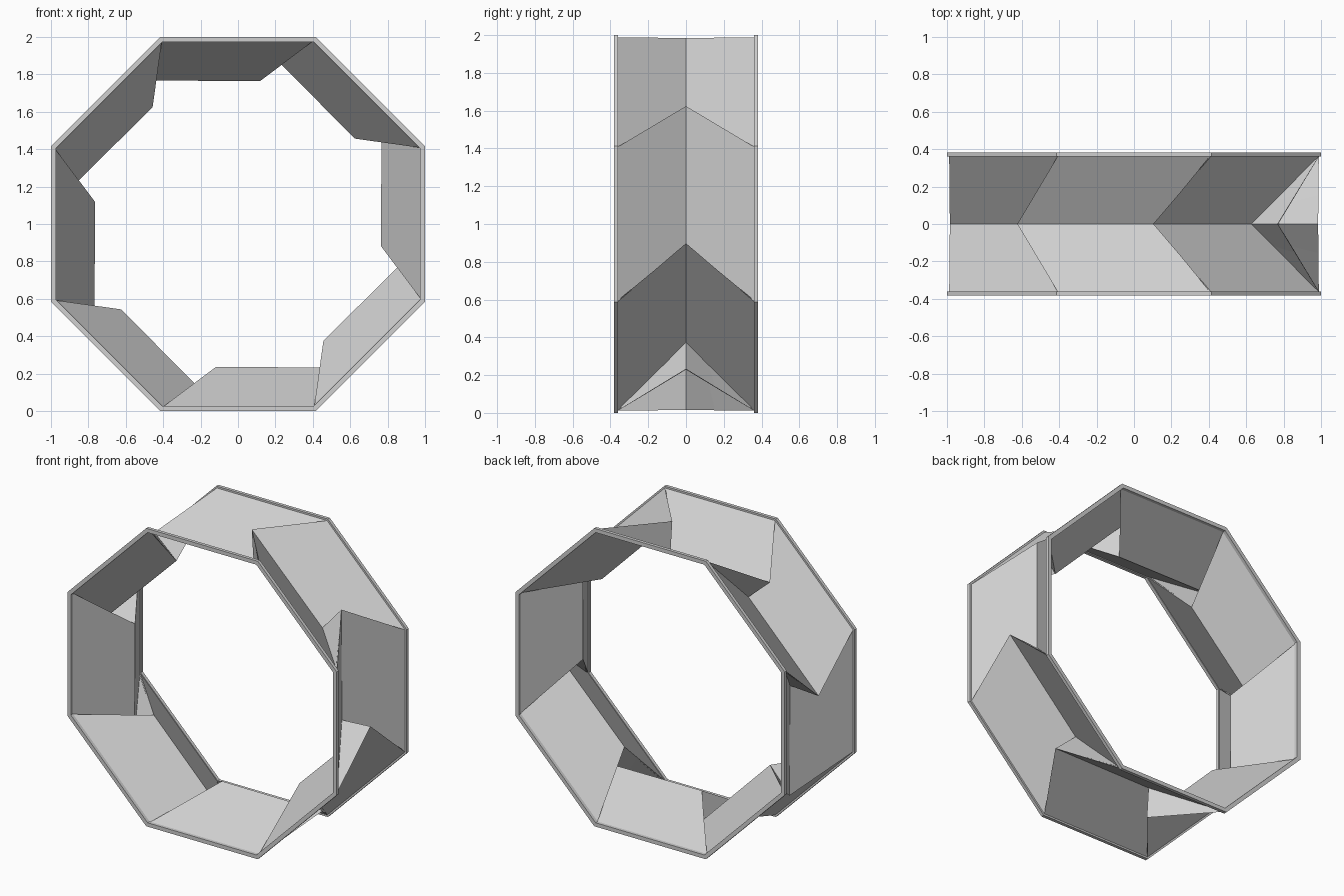
import bpy
from math import cos, sin, pi
from mathutils import Matrix, Vector

if "Cube" in bpy.data.objects:
    bpy.data.objects.remove(bpy.data.objects["Cube"], do_unlink=True)

SIDES = 8
STEP = 2 * pi / SIDES
CENTRE = Vector((0, 0, 1))

grey = bpy.data.materials.new("light_grey")
grey.use_nodes = True
colour = (0.63, 0.63, 0.63, 1)
grey.diffuse_color = colour
grey.node_tree.nodes["Principled BSDF"].inputs["Base Color"].default_value = colour


def ring_points(points):
    """Repeat the points of the top side around the y axis, clockwise from the front."""
    return [CENTRE + Matrix.Rotation(i * STEP, 3, 'Y') @ Vector(p)
            for i in range(SIDES) for p in points]


def mirrored_object(name, verts, faces):
    """Make an object from its front half and mirror it to the back."""
    mesh = bpy.data.meshes.new(name)
    mesh.from_pydata([tuple(v) for v in verts], [], faces)
    mesh.materials.append(grey)
    mesh.update()
    obj = bpy.data.objects.new(name, mesh)
    bpy.context.collection.objects.link(obj)
    mirror = obj.modifiers.new("Mirror", 'MIRROR')
    mirror.use_axis = (False, True, False)
    return obj


def corner(apothem, y):
    """Left corner of the top side of an octagon."""
    return (-apothem * sin(STEP / 2) / cos(STEP / 2), y, apothem)


# Folded panels: each is a V trough whose crease is shifted along the ring,
# closed by a triangular gusset against the next panel
points = [corner(0.985, -0.362), (-0.62, 0, 0.768), (0.117, 0, 0.768)]
faces = []
for i in range(SIDES):
    a, b = 3 * i, 3 * ((i + 1) % SIDES)
    faces.append((a, b, a + 2, a + 1))
    faces.append((a + 2, b, b + 1))
panels = mirrored_object("folded_panels", ring_points(points), faces)
shell = panels.modifiers.new("Thickness", 'SOLIDIFY')
shell.thickness = 0.008
shell.offset = 0

# Thin octagonal rims at the front and back
points = [corner(1.0, -0.382), corner(1.0, -0.36),
          corner(0.974, -0.36), corner(0.974, -0.382)]
faces = []
for i in range(SIDES):
    a, b = 4 * i, 4 * ((i + 1) % SIDES)
    for k in range(4):
        n = (k + 1) % 4
        faces.append((a + k, b + k, b + n, a + n))
mirrored_object("octagonal_rims", ring_points(points), faces)
